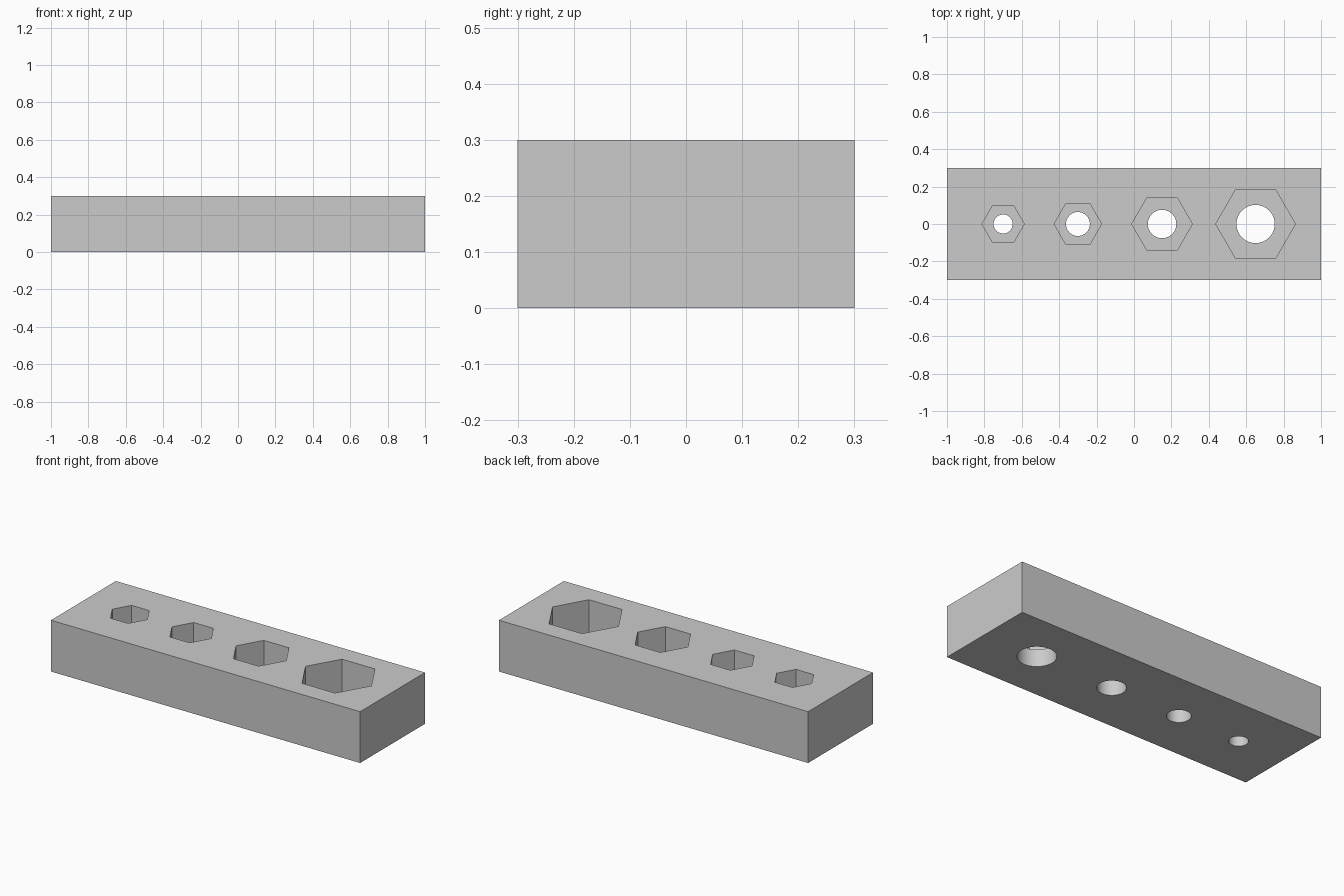
import bpy
from math import radians

# Remove the default cube
default = bpy.data.objects.get("Cube")
if default:
    bpy.data.objects.remove(default, do_unlink=True)

LENGTH, WIDTH, HEIGHT = 2.0, 0.6, 0.3
FLOOR = 0.1  # height of the hexagonal pocket floors

grey = bpy.data.materials.new("plain_grey")
grey.use_nodes = True
colour = (0.6, 0.6, 0.6, 1)
grey.diffuse_color = colour
grey.node_tree.nodes["Principled BSDF"].inputs["Base Color"].default_value = colour

# Solid block
bpy.ops.mesh.primitive_cube_add(size=1, location=(0, 0, HEIGHT / 2))
block = bpy.context.object
block.name = "nut_holder_block"
block.scale = (LENGTH, WIDTH, HEIGHT)
bpy.ops.object.transform_apply(location=True, rotation=False, scale=True)
block.data.materials.append(grey)


def cut(name, sides, radius, x, bottom, top, turn=0):
    """Cut an upright prism out of the block."""
    bpy.ops.mesh.primitive_cylinder_add(
        vertices=sides, radius=radius, depth=top - bottom,
        location=(x, 0, (bottom + top) / 2), rotation=(0, 0, turn))
    cutter = bpy.context.object
    cutter.name = name
    cutter.hide_render = True
    cutter.data.materials.append(grey)
    bpy.context.view_layer.objects.active = block
    mod = block.modifiers.new(name, 'BOOLEAN')
    mod.operation = 'DIFFERENCE'
    mod.solver = 'EXACT'
    mod.object = cutter
    bpy.ops.object.modifier_apply(modifier=mod.name)
    bpy.data.objects.remove(cutter, do_unlink=True)


# Hexagonal pockets with round through holes: x, pocket radius, hole radius
for x, pocket, hole in ((-0.7, 0.113, 0.051), (-0.3, 0.127, 0.064),
                        (0.15, 0.162, 0.076), (0.65, 0.213, 0.102)):
    cut("hex_pocket", 6, pocket, x, FLOOR, HEIGHT + 0.1, radians(30))
    cut("through_hole", 64, hole, x, -0.1, FLOOR + 0.05)

# Smooth the round bores and keep every other edge crisp
bpy.ops.object.select_all(action='DESELECT')
block.select_set(True)
bpy.context.view_layer.objects.active = block
bpy.ops.object.shade_smooth_by_angle(angle=radians(30))
